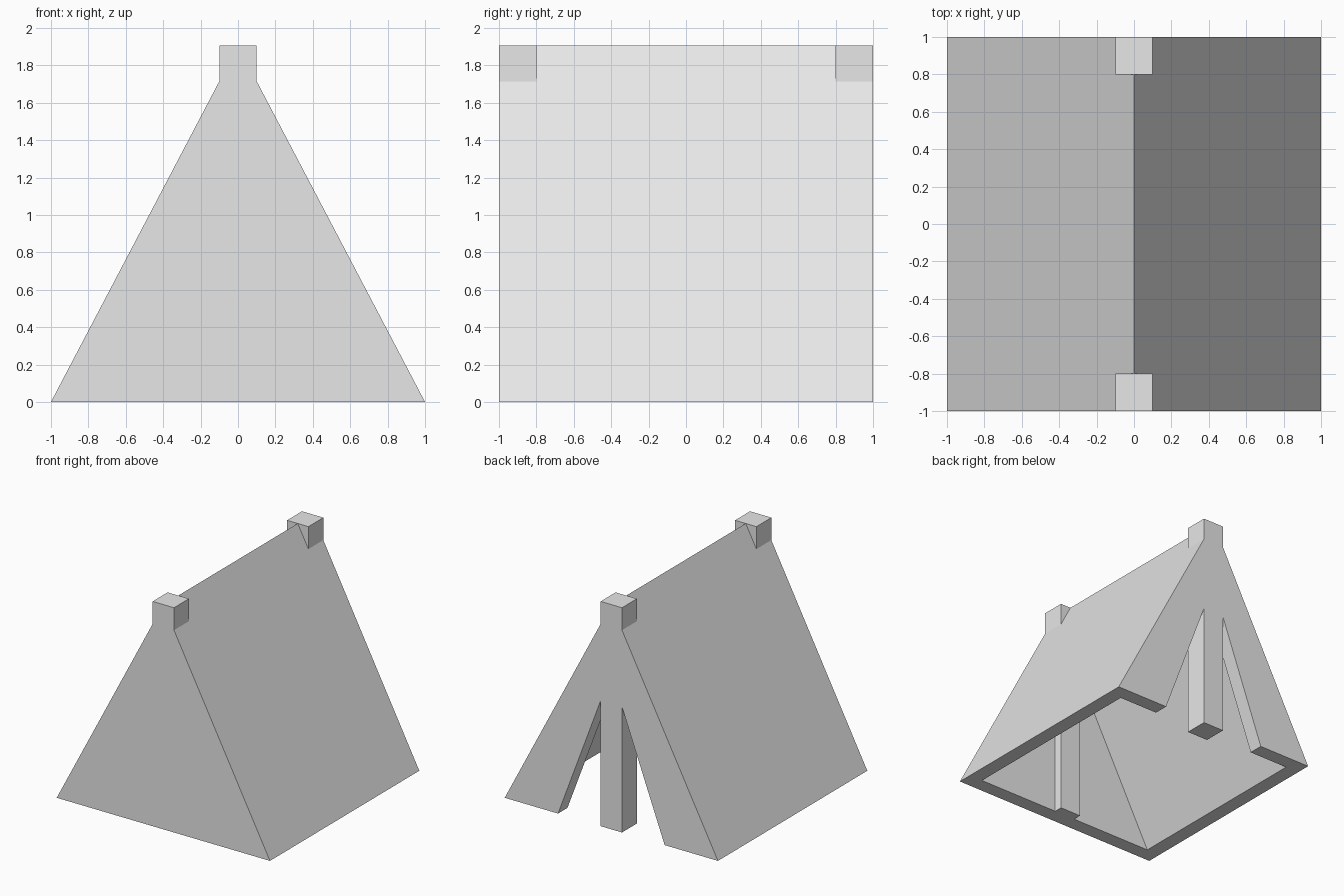
import bpy
import bmesh

cube = bpy.data.objects.get("Cube")
if cube:
    bpy.data.objects.remove(cube, do_unlink=True)

HEIGHT = 1.905          # ridge height, half width and half length are 1
WALL = 0.127            # wall thickness measured along the ground
POST = 0.2              # post width
INNER = 1 - WALL
INNER_TOP = HEIGHT * INNER

canvas = bpy.data.materials.new("light_grey")
canvas.use_nodes = True
GREY = (0.8, 0.8, 0.8, 1)
canvas.diffuse_color = GREY
canvas.node_tree.nodes["Principled BSDF"].inputs["Base Color"].default_value = GREY


def prism(name, profile, y_front, y_back):
    """Extrude an x-z outline along y."""
    bm = bmesh.new()
    face = bm.faces.new([bm.verts.new((x, y_front, z)) for x, z in profile])
    moved = bmesh.ops.extrude_face_region(bm, geom=[face])["geom"]
    verts = [v for v in moved if isinstance(v, bmesh.types.BMVert)]
    bmesh.ops.translate(bm, verts=verts, vec=(0, y_back - y_front, 0))
    bmesh.ops.recalc_face_normals(bm, faces=bm.faces)
    mesh = bpy.data.meshes.new(name)
    bm.to_mesh(mesh)
    bm.free()
    mesh.materials.append(canvas)
    obj = bpy.data.objects.new(name, mesh)
    bpy.context.collection.objects.link(obj)
    return obj


def arch(half, top, inner_half, inner_top):
    """Outline of a triangle with a triangular opening at its base."""
    return [(-half, 0), (-inner_half, 0), (0, inner_top),
            (inner_half, 0), (half, 0), (0, top)]


# Sloping roof sheet, open underneath
prism("roof", arch(1, HEIGHT, INNER, INNER_TOP), -1, 1)

# Closed front gable
prism("front_wall", [(-INNER, 0), (INNER, 0), (0, INNER_TOP)], -1, -INNER)

# Back gable with the doorway
prism("back_wall", arch(INNER, INNER_TOP, 0.5, 1.33), INNER, 1)

# Square posts at both ends of the ridge
h = POST / 2
post = [(-h, 0), (h, 0), (h, HEIGHT), (-h, HEIGHT)]
prism("front_post", post, -1, POST - 1)
prism("back_post", post, 1 - POST, 1)
